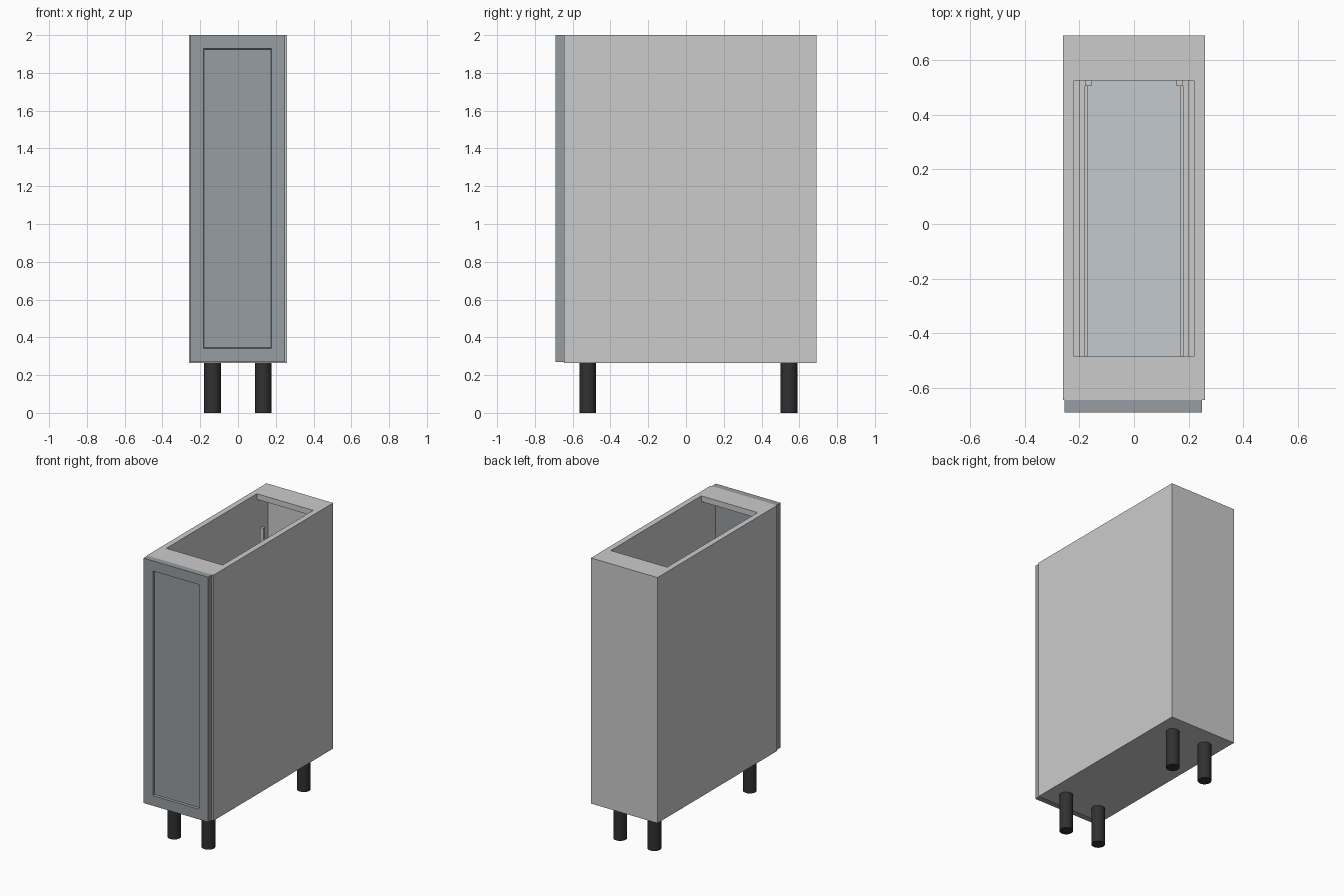
import bpy, bmesh

if "Cube" in bpy.data.objects:
    bpy.data.objects.remove(bpy.data.objects["Cube"])


def material(name, rgb):
    m = bpy.data.materials.new(name)
    m.diffuse_color = (*rgb, 1)
    m.use_nodes = True
    m.node_tree.nodes["Principled BSDF"].inputs["Base Color"].default_value = m.diffuse_color
    return m


SLATE = material("slate_paint", (0.31, 0.34, 0.36))
BLACK = material("black_plastic", (0.03, 0.03, 0.03))
TRAY = material("drawer_base_grey", (0.55, 0.59, 0.62))


def finish(name, bm, mat=None):
    me = bpy.data.meshes.new(name)
    bm.to_mesh(me)
    bm.free()
    ob = bpy.data.objects.new(name, me)
    bpy.context.collection.objects.link(ob)
    if mat:
        me.materials.append(mat)
    return ob


def box_bm(x0, x1, y0, y1, z0, z1):
    bm = bmesh.new()
    bmesh.ops.create_cube(bm, size=1)
    for v in bm.verts:
        v.co = ((x0 + x1) / 2 + v.co.x * (x1 - x0),
                (y0 + y1) / 2 + v.co.y * (y1 - y0),
                (z0 + z1) / 2 + v.co.z * (z1 - z0))
    return bm


def box(name, *ext, mat=None):
    return finish(name, box_bm(*ext), mat)


def box_pair(name, x0, x1, *ext):
    box(name + "_right", x0, x1, *ext)
    box(name + "_left", -x1, -x0, *ext)


# Cabinet carcass
Y0, Y1, Z0, Z1, T = -0.645, 0.69, 0.265, 2.0, 0.04
box_pair("side_panel", 0.22, 0.26, Y0, Y1, Z0, Z1)
box("bottom_panel", -0.22, 0.22, Y0, Y1, Z0, Z0 + T)
box("back_panel", -0.22, 0.22, Y1 - T, Y1, Z0 + T, Z1 - T)
box("front_top_rail", -0.22, 0.22, Y0, -0.485, Z1 - T, Z1)
box("back_top_rail", -0.22, 0.22, 0.525, Y1, Z1 - T, Z1)

# Door with a recessed centre panel
bm = box_bm(-0.255, 0.25, -0.69, Y0, 0.27, 2.0)
bm.faces.ensure_lookup_table()
front = min(bm.faces, key=lambda f: f.calc_center_median().y)
bmesh.ops.inset_region(bm, faces=[front], thickness=0.102)
bmesh.ops.inset_region(bm, faces=[front], thickness=0.005, depth=-0.014)
finish("door", bm, SLATE)

# Two inner drawers with stepped sides, rear brackets and back boards
for tag, z, back_top in (("lower", 0.36, 0.74), ("upper", 1.40, 1.78)):
    box(tag + "_drawer_base", -0.17, 0.17, Y0, 0.54, z, z + 0.03, mat=TRAY)
    box_pair(tag + "_drawer_side", 0.18, 0.20, Y0, 0.54, z, z + 0.2)
    box_pair(tag + "_drawer_side_foot", 0.17, 0.18, Y0, 0.54, z, z + 0.06)
    box_pair(tag + "_rear_bracket", 0.155, 0.18, 0.505, 0.525, z + 0.03, back_top)
    box(tag + "_drawer_back", -0.18, 0.18, 0.525, 0.54, z + 0.03, back_top - 0.08)

# Legs
for side, x in (("left", -0.135), ("right", 0.133)):
    for end, y in (("front", -0.52), ("back", 0.545)):
        bpy.ops.mesh.primitive_cylinder_add(vertices=32, radius=0.044, depth=Z0,
                                            location=(x, y, Z0 / 2))
        leg = bpy.context.object
        leg.name = f"{end}_{side}_leg"
        leg.data.materials.append(BLACK)
        bpy.ops.object.shade_smooth_by_angle()
